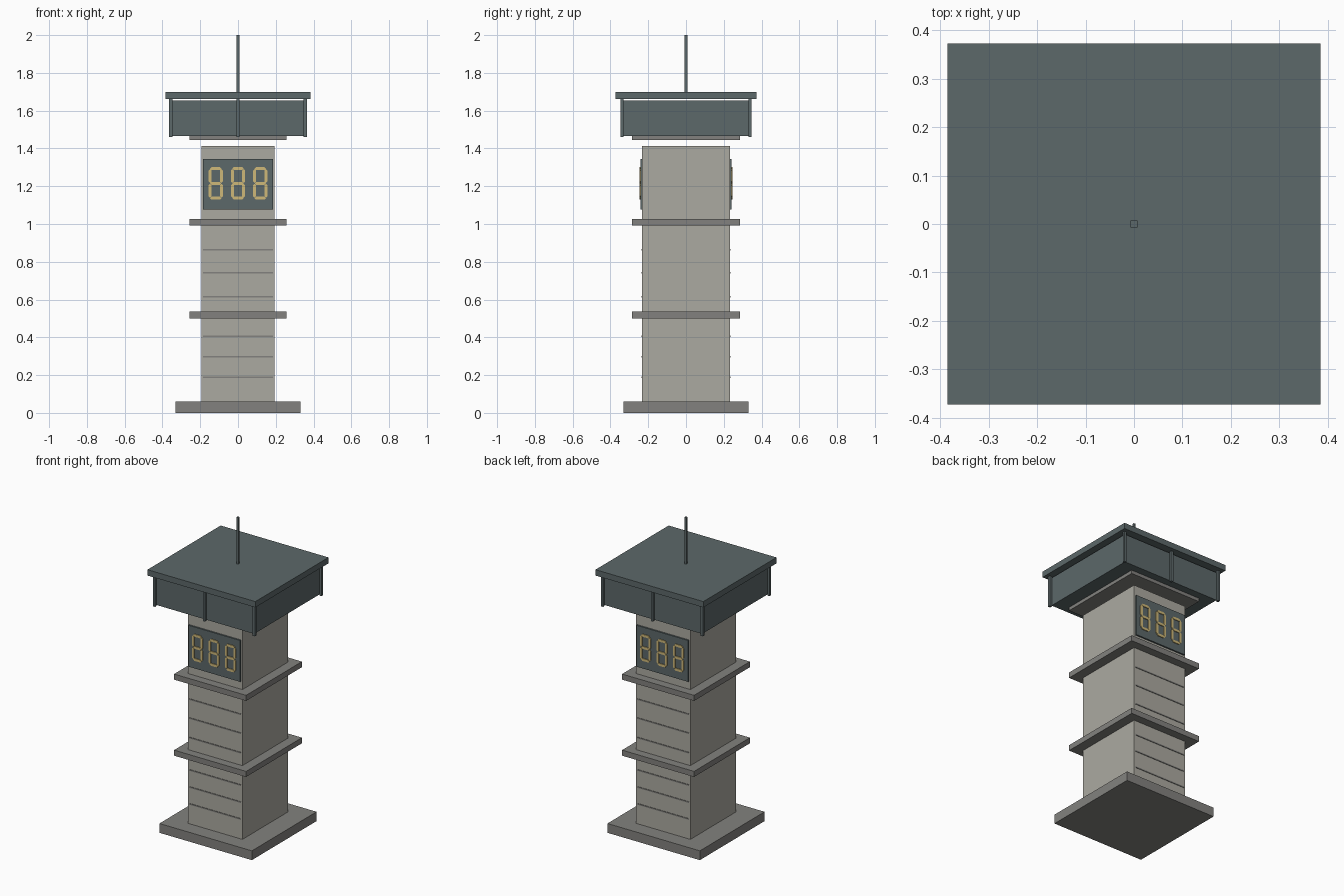
import bpy
from mathutils import Vector

cube = bpy.data.objects.get("Cube")
if cube:
    bpy.data.objects.remove(cube, do_unlink=True)


def material(name, rgb):
    m = bpy.data.materials.new(name)
    m.use_nodes = True
    m.diffuse_color = (*rgb, 1)
    m.node_tree.nodes["Principled BSDF"].inputs["Base Color"].default_value = (*rgb, 1)
    return m


STONE = material("pale_stone", (0.41, 0.40, 0.355))
GREY = material("mid_grey", (0.225, 0.222, 0.21))
SLATE = material("dark_slate", (0.107, 0.138, 0.142))
AMBER = material("amber_light", (0.62, 0.48, 0.19))


def finish(name, verts, faces, mat):
    mesh = bpy.data.meshes.new(name)
    mesh.from_pydata(verts, [], faces)
    mesh.materials.append(mat)
    obj = bpy.data.objects.new(name, mesh)
    bpy.context.collection.objects.link(obj)
    return obj


def box(name, x, y, z, mat):
    """Box from (low, high) pairs along each axis."""
    verts = [(a, b, c) for a in x for b in y for c in z]
    faces = [(0, 1, 3, 2), (4, 6, 7, 5), (0, 4, 5, 1),
             (2, 3, 7, 6), (0, 2, 6, 4), (1, 5, 7, 3)]
    return finish(name, verts, faces, mat)


def slab(name, hx, hy, z0, z1, mat):
    return box(name, (-hx, hx), (-hy, hy), (z0, z1), mat)


def segment(name, centre, length, upright, y0, y1, mat, w=0.008):
    """Digit bar with pointed ends, extruded from y0 to y1."""
    h = length / 2
    outline = [(-h, 0), (w - h, -w), (h - w, -w), (h, 0), (h - w, w), (w - h, w)]
    if upright:
        outline = [(-b, a) for a, b in outline]
    c = Vector(centre)
    verts = [(c.x + a, y, c.y + b) for y in (y0, y1) for a, b in outline]
    faces = [tuple(range(6)), tuple(range(11, 5, -1))]
    faces += [(i, i + 6, (i + 1) % 6 + 6, (i + 1) % 6) for i in range(6)]
    if y1 > y0:
        faces = [f for f in faces]
    else:
        faces = [f[::-1] for f in faces]
    return finish(name, verts, faces, mat)


# Base, shaft and ledges
slab("base", 0.33, 0.33, 0, 0.06, GREY)
slab("shaft", 0.194, 0.232, 0.06, 1.413, STONE)
for i, z in enumerate((0.5, 0.991, 1.445)):
    slab(f"ledge_{i}", 0.257, 0.285, z, z + 0.036, GREY)

# Cabin, roof and mast
slab("cabin", 0.349, 0.334, 1.467, 1.653, SLATE)
slab("roof", 0.385, 0.373, 1.662, 1.7, SLATE)
slab("mast", 0.007, 0.007, 1.7, 2.0, SLATE)

# Details repeated on the front and the back
for side, s in (("front", -1), ("back", 1)):
    for i, x in enumerate((-0.356, 0, 0.356)):
        y = sorted((s * 0.332, s * 0.348))
        box(f"{side}_post_{i}", (x - 0.008, x + 0.008), y, (1.46, 1.662), SLATE)

    for i, z in enumerate((0.188, 0.297, 0.407, 0.616, 0.742, 0.864)):
        y = sorted((s * 0.23, s * 0.235))
        box(f"{side}_joint_{i}", (-0.185, 0.185), y, (z - 0.004, z + 0.004), GREY)

    y = sorted((s * 0.23, s * 0.242))
    box(f"{side}_display", (-0.185, 0.185), y, (1.078, 1.345), SLATE)

    # Seven bars per digit
    for d, x in enumerate((-0.118, 0, 0.118)):
        bars = [((x, 1.215 + k * 0.078), 0.06, False) for k in (-1, 0, 1)]
        bars += [((x + a * 0.03, 1.215 + k * 0.039), 0.074, True)
                 for a in (-1, 1) for k in (-1, 1)]
        for i, (centre, length, upright) in enumerate(bars):
            segment(f"{side}_digit_{d}_bar_{i}", centre, length, upright,
                    s * 0.241, s * 0.247, AMBER)
